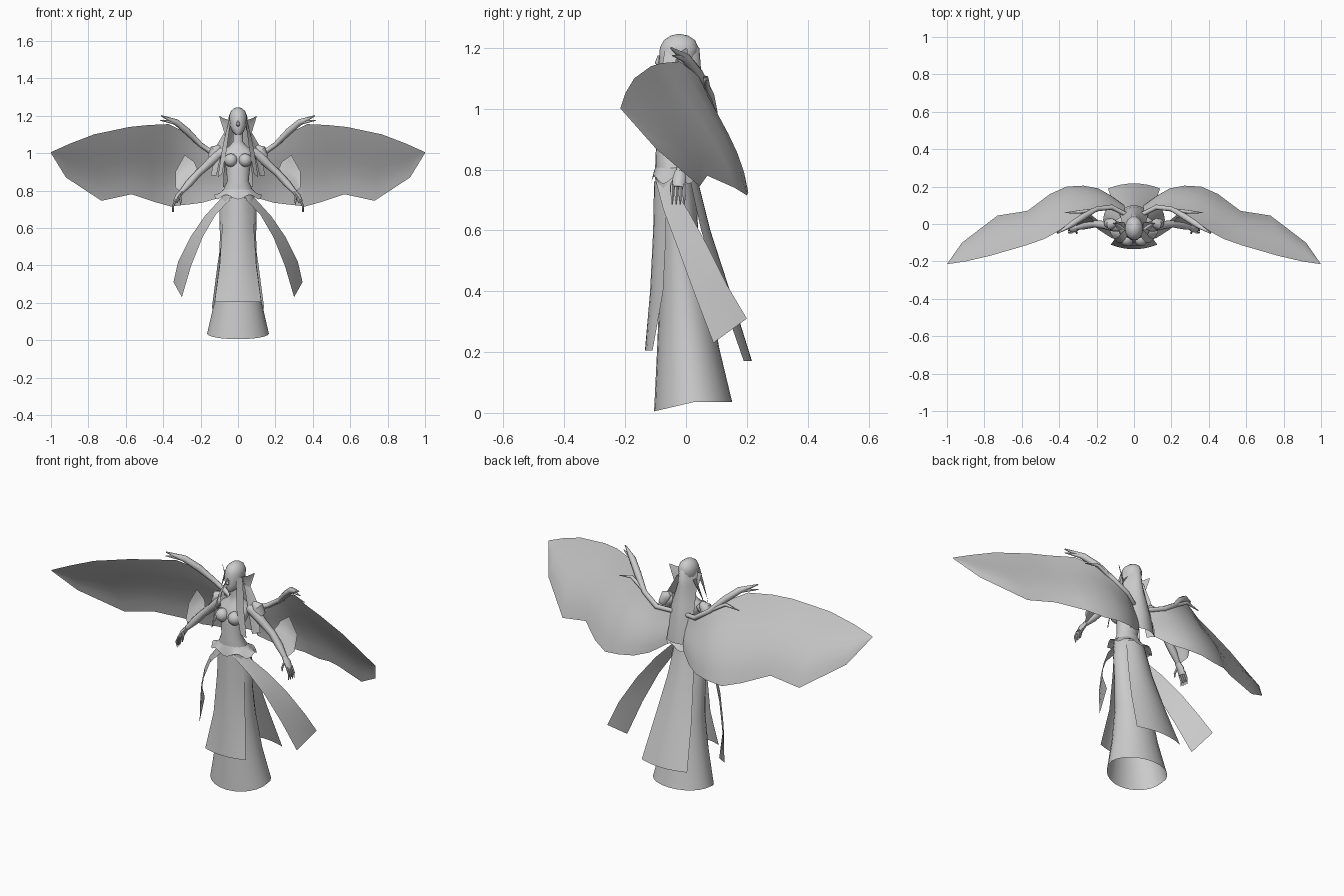
import bpy
import math
from mathutils import Vector

cube = bpy.data.objects.get("Cube")
if cube:
    bpy.data.objects.remove(cube)

grey = bpy.data.materials.new("stone grey")
grey.use_nodes = True
tone = (0.6, 0.6, 0.6, 1)
grey.diffuse_color = tone
grey.node_tree.nodes["Principled BSDF"].inputs["Base Color"].default_value = tone


def build(name, verts, faces, mirrored=False, angle=50):
    mesh = bpy.data.meshes.new(name)
    mesh.from_pydata(verts, [], faces)
    mesh.materials.append(grey)
    obj = bpy.data.objects.new(name, mesh)
    bpy.context.collection.objects.link(obj)
    bpy.ops.object.select_all(action='DESELECT')
    obj.select_set(True)
    bpy.context.view_layer.objects.active = obj
    bpy.ops.object.shade_smooth_by_angle(angle=math.radians(angle))
    if mirrored:
        obj.modifiers.new("mirror", 'MIRROR').use_clip = False
    return obj


def skin(name, rows, closed=False, caps=False, mirrored=False):
    """Bridge equal rows of points into a surface."""
    n = len(rows[0])
    verts = [p for row in rows for p in row]
    faces = []
    for r in range(len(rows) - 1):
        for i in range(n if closed else n - 1):
            j = (i + 1) % n
            faces.append((r * n + i, r * n + j, r * n + n + j, r * n + n + i))
    if caps:
        faces.append(tuple(reversed(range(n))))
        faces.append(tuple(range(len(verts) - n, len(verts))))
    return build(name, verts, faces, mirrored)


def body(name, profile, sides=20, caps=False, lift=0, ripple=0):
    """Oval sections given as height, half width, front y, back y.
    Lift raises the sides and back of the first section, ripple scallops it."""
    rows = []
    for k, (z, half, front, back) in enumerate(profile):
        ring = []
        for i in range(sides):
            a = math.tau * i / sides
            rise = 0
            if k == 0:
                rise = lift * min(1, 1 + math.sin(a)) + ripple * math.cos(6 * a)
            y = (front + back) / 2 + math.sin(a) * (back - front) / 2
            ring.append((half * math.cos(a), y, z + rise))
        rows.append(ring)
    return skin(name, rows, True, caps)


def drape(name, profile, steps=8):
    """Hanging cloth given as height, half width, middle y, edge y."""
    rows = []
    for z, half, middle, edge in profile:
        row = []
        for i in range(steps + 1):
            u = 2 * i / steps - 1
            row.append((half * u, middle + (edge - middle) * u * u, z))
        rows.append(row)
    return skin(name, rows)


def tube(name, path, radii, sides=8, flat=1):
    """Tapered mirrored limb along a path."""
    points = [Vector(p) for p in path]
    rows = []
    for i, (p, r) in enumerate(zip(points, radii)):
        tangent = points[min(i + 1, len(points) - 1)] - points[max(i - 1, 0)]
        side = tangent.cross(Vector((0, 1, 0))).normalized()
        depth = side.cross(tangent).normalized()
        rows.append([p + side * (r * math.cos(math.tau * s / sides))
                     + depth * (r * flat * math.sin(math.tau * s / sides))
                     for s in range(sides)])
    return skin(name, rows, True, True, True)


def ribbon(name, first, second, steps=4, bulge=0):
    """Mirrored cloth spanning two edges, bowed toward the back."""
    rows = []
    for a, b in zip(first, second):
        row = []
        for i in range(steps + 1):
            t = i / steps
            p = Vector(a).lerp(Vector(b), t)
            p.y += bulge * math.sin(math.pi * t) * (p - Vector(a)).length * 2
            row.append(p)
        rows.append(row)
    return skin(name, rows, mirrored=True)


# Gown: skirt, front and back panels, hip frill
body("skirt", [(0.005, .165, -.105, .152), (.21, .125, -.095, .11), (.4, .1, -.087, .075),
               (.56, .097, -.085, .042), (.7, .1, -.09, .035), (.77, .085, -.095, .025)],
     24, lift=.03)
drape("front_panel", [(.76, .075, -.105, -.065), (.6, .085, -.108, -.065),
                      (.4, .098, -.118, -.075), (.205, .125, -.135, -.11)])
drape("back_panel", [(.78, .06, .035, .01), (.6, .08, .08, .05),
                     (.4, .11, .145, .11), (.17, .14, .217, .19)])
body("hip_frill", [(.765, .128, -.115, .05), (.785, .1, -.108, .03), (.81, .072, -.1, .01)],
     48, ripple=.012)
ribbon("side_panel",
       [(.03, -.1, .765), (.12, -.075, .67), (.19, -.03, .55), (.25, .025, .4), (.3, .09, .23)],
       [(.08, -.06, .77), (.18, .01, .66), (.255, .07, .55), (.32, .135, .42), (.345, .2, .31)])

# Torso with neck, bust and head
body("torso", [(.74, .09, -.1, .03), (.79, .085, -.102, .02), (.85, .057, -.1, -.01),
               (.92, .064, -.095, .005), (.97, .082, -.092, .03), (1.01, .088, -.07, .03),
               (1.035, .05, -.055, .02), (1.06, .027, -.05, .008), (1.13, .026, -.055, .005)])
body("head", [(1.1, .014, -.08, -.04), (1.115, .03, -.088, -.01), (1.14, .042, -.09, .02),
              (1.17, .048, -.088, .036), (1.2, .048, -.086, .041), (1.225, .038, -.073, .03),
              (1.24, .02, -.05, .008), (1.245, .005, -.03, -.015)], 16, caps=True)
tube("nose", [(.002, -.09, 1.175), (.003, -.096, 1.15), (.003, -.089, 1.143)], [.003, .007, .003])
bust = []
for k in range(7):
    a = math.pi * (k / 6 - .5)
    r = .036 * max(math.cos(a), .02)
    bust.append([(.038 + r * math.cos(math.tau * s / 12),
                  -.083 + r * math.sin(math.tau * s / 12),
                  .962 + .036 * math.sin(a)) for s in range(12)])
skin("bust", bust, True, True, True)

# Pointed ear fins and long hair
ribbon("ear", [(.042, -.04, 1.175), (.075, -.02, 1.185), (.1, 0, 1.2)],
       [(.042, -.03, 1.125), (.075, 0, 1.115), (.1, .005, 1.195)], 2, .1)
drape("back_hair", [(1.235, .02, 0, -.025), (1.2, .049, .044, -.035), (1.12, .055, .05, -.02),
                    (1.02, .068, .07, .02), (.92, .075, .09, .05), (.82, .08, .1, .065)])
ribbon("front_lock", [(.036, -.07, 1.19), (.05, -.085, 1.1), (.06, -.098, 1.02), (.085, -.1, .89)],
       [(.049, -.03, 1.17), (.068, -.05, 1.1), (.085, -.07, 1.02), (.108, -.08, .87)], 2)
ribbon("outer_lock", [(.048, -.02, 1.15), (.08, -.035, 1.04), (.115, -.04, .88)],
       [(.05, .01, 1.15), (.115, .005, 1.04), (.145, -.01, .88)], 2, .1)

# Arms, hands and sleeve fins
tube("arm", [(.075, -.015, 1.01), (.11, -.012, .99), (.16, -.005, .94), (.21, 0, .895),
             (.26, -.008, .84), (.305, -.02, .79)], [.026, .028, .022, .019, .02, .012])
tube("palm", [(.3, -.02, .795), (.32, -.022, .77), (.335, -.025, .74)], [.011, .015, .013], flat=1.5)
for k in range(4):
    y = -.045 + k * .013
    tube("finger", [(.333, y, .75), (.348, y, .715), (.343 + k * .003, y, .685)], [.006, .006, .002], 6)
tube("thumb", [(.312, -.035, .775), (.306, -.048, .745), (.308, -.05, .725)], [.007, .006, .002], 6)
ribbon("sleeve_fin", [(.21, .005, .9), (.24, .005, .87), (.28, 0, .83), (.31, -.01, .79)],
       [(.235, .035, .955), (.285, .045, .99), (.335, .045, .9), (.335, .02, .82)], 3, .1)
tube("shoulder_puff", [(.095, 0, 1.035), (.12, 0, 1.015), (.14, .005, .975)], [.012, .032, .024])

# Wings: membrane, arm bone and claws
ribbon("wing_membrane",
       [(.05, .05, .97), (.12, .09, .985), (.2, .08, 1.04), (.28, .04, 1.11), (.37, -.02, 1.155),
        (.48, -.08, 1.15), (.58, -.115, 1.14), (.77, -.17, 1.1), (.9, -.2, 1.05), (1, -.215, 1.005)],
       [(.05, .1, .8), (.12, .15, .755), (.19, .19, .735), (.27, .205, .725), (.36, .2, .715),
        (.45, .16, .74), (.57, .07, .78), (.73, .045, .745), (.92, -.1, .87), (1, -.215, 1)],
       6, .04)
tube("wing_arm", [(.04, .05, .97), (.12, .09, .99), (.2, .08, 1.045), (.27, .04, 1.115),
                  (.33, 0, 1.165), (.41, -.05, 1.2)], [.012, .014, .013, .018, .017, .003])
tube("wing_claw", [(.27, .035, 1.12), (.34, -.005, 1.165), (.415, -.045, 1.175)], [.014, .012, .002])
tube("wing_thumb", [(.2, .075, 1.045), (.29, .065, 1.1), (.37, .06, 1.085)], [.01, .009, .002])
